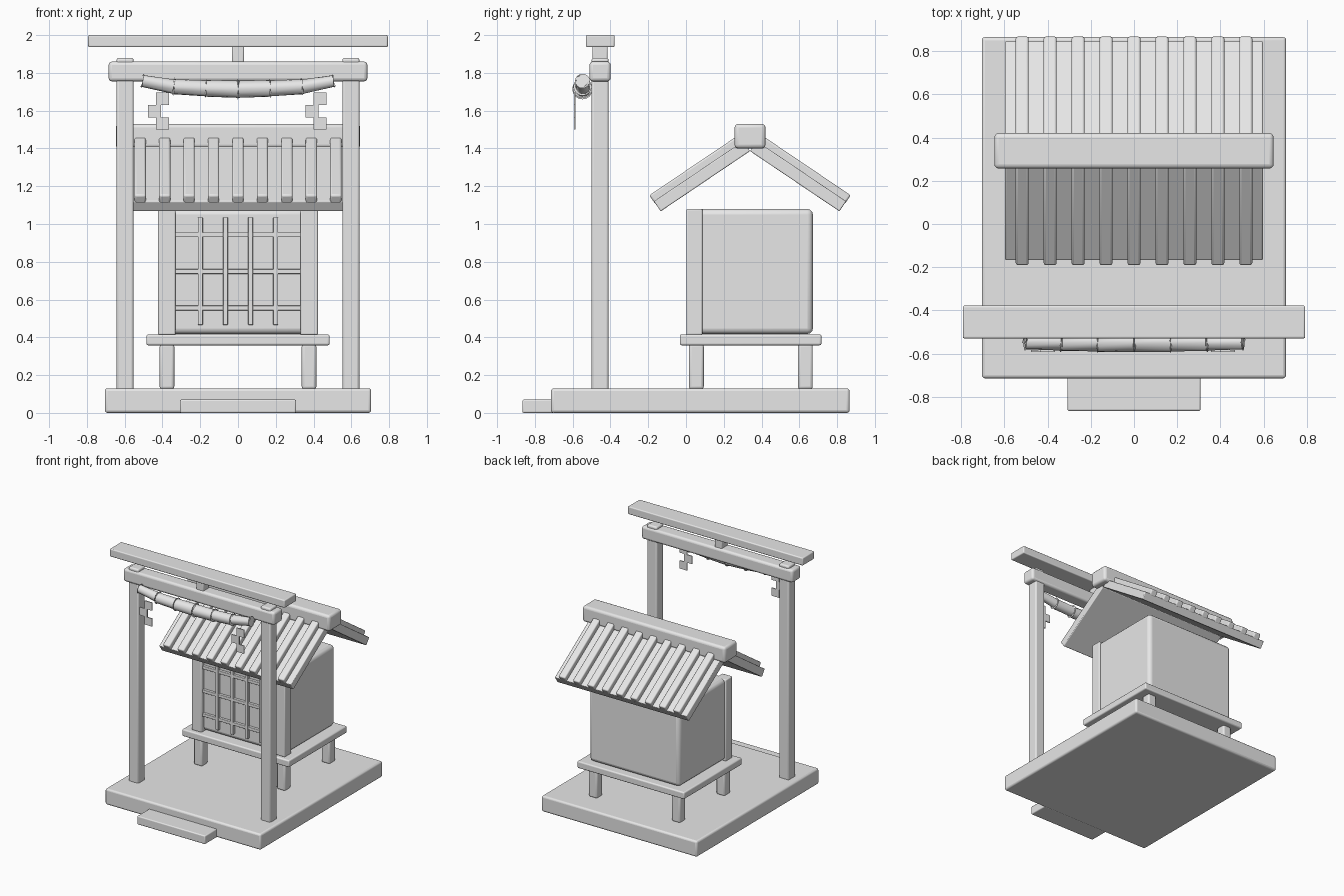
import bpy, bmesh, math
from mathutils import Vector, Matrix

if "Cube" in bpy.data.objects:
    bpy.data.objects.remove(bpy.data.objects["Cube"], do_unlink=True)

# One plain clay colour
clay = bpy.data.materials.new("light_grey")
clay.use_nodes = True
clay.diffuse_color = (0.8, 0.8, 0.8, 1)
clay.node_tree.nodes["Principled BSDF"].inputs["Base Color"].default_value = (0.8, 0.8, 0.8, 1)


def finish(bm, name, bevel=0.0):
    mesh = bpy.data.meshes.new(name)
    bm.to_mesh(mesh)
    bm.free()
    mesh.materials.append(clay)
    ob = bpy.data.objects.new(name, mesh)
    bpy.context.collection.objects.link(ob)
    if bevel:
        mod = ob.modifiers.new("Soft edges", "BEVEL")
        mod.width = bevel
        mod.segments = 3
    bpy.ops.object.select_all(action="DESELECT")
    ob.select_set(True)
    bpy.context.view_layer.objects.active = ob
    bpy.ops.object.shade_smooth_by_angle(angle=math.radians(40))
    return ob


def box(name, x, y, z, bevel=0.012, frame=None):
    """Box from (min, max) ranges, optionally placed in a tilted frame."""
    bm = bmesh.new()
    bmesh.ops.create_cube(bm, size=1)
    for v in bm.verts:
        v.co = [r[0] + (c + 0.5) * (r[1] - r[0]) for r, c in zip((x, y, z), v.co)]
    ob = finish(bm, name, bevel)
    if frame:
        ob.matrix_world = frame
    return ob


def around(centre, width):
    return (centre - width / 2, centre + width / 2)


SIDES = ((-1, "right"), (1, "left"))

# Ground slab and entrance step
box("base_slab", (-0.705, 0.705), (-0.715, 0.866), (0, 0.13), 0.015)
box("front_step", (-0.308, 0.308), (-0.866, -0.7), (0, 0.07), 0.008)

# Gate: posts pass through the lower beam, a strut carries the top beam
for s, side in SIDES:
    box(f"gate_post_{side}", around(s * 0.598, 0.09), (-0.5, -0.41), (0.12, 1.88), 0.012)
box("gate_lower_beam", (-0.685, 0.685), (-0.511, -0.399), (1.755, 1.86), 0.018)
box("gate_strut", around(0, 0.065), (-0.495, -0.415), (1.85, 1.945), 0.008)
box("gate_top_beam", (-0.793, 0.793), (-0.53, -0.378), (1.936, 2.0), 0.008)

# Sagging rope made of tapered segments
rope_path = [(0.505, 1.757, 0.029), (0.34, 1.727, 0.038), (0.17, 1.718, 0.042), (0, 1.714, 0.046)]
for s, side in SIDES:
    for i in range(3):
        (xa, za, ra), (xb, zb, rb) = rope_path[i], rope_path[i + 1]
        a, b = Vector((s * xa, -0.548, za)), Vector((s * xb, -0.548, zb))
        bm = bmesh.new()
        bmesh.ops.create_cone(bm, cap_ends=True, segments=16, radius1=ra + 0.002,
                              radius2=rb, depth=(b - a).length)
        turn = (b - a).to_track_quat("Z", "Y").to_matrix().to_4x4()
        bm.transform(Matrix.Translation((a + b) / 2) @ turn)
        rims = [e for e in bm.edges if any(len(f.verts) > 4 for f in e.link_faces)]
        bmesh.ops.bevel(bm, geom=rims, offset=0.008, segments=2, affect="EDGES", profile=0.5)
        finish(bm, f"rope_segment_{side}_{i + 1}")

# Zigzag paper streamers
for x, side in ((-0.4, "right"), (0.434, "left")):
    for i in range(3):
        top = 1.695 - i * 0.065
        cx = x - (0.043 if i == 1 else 0)
        box(f"paper_streamer_{side}_{i + 1}", around(cx, 0.069), around(-0.588, 0.008),
            (top - 0.065, top), 0)

# Raised platform on four legs
box("shrine_platform", (-0.485, 0.485), (-0.033, 0.717), (0.358, 0.415), 0.01)
for s, side in SIDES:
    for y, end in ((0.055, "front"), (0.632, "back")):
        box(f"platform_leg_{end}_{side}", around(s * 0.376, 0.077), around(y, 0.078),
            (0.125, 0.365), 0.014)

# Shrine body with front corner posts
box("shrine_body", (-0.41, 0.41), (0.035, 0.672), (0.418, 1.08), 0.03)
for s, side in SIDES:
    box(f"corner_post_{side}", around(s * 0.377, 0.092), (0.002, 0.087), (0.412, 1.08), 0.008)

# Front lattice
for i in range(4):
    box(f"lattice_upright_{i + 1}", around((i - 1.5) * 0.133, 0.026), (0.012, 0.045),
        (0.465, 1.035), 0.004)
for i in range(3):
    box(f"lattice_rail_{i + 1}", (-0.335, 0.335), (0.014, 0.045),
        around(0.555 + i * 0.194, 0.026), 0.004)

# Gable roof: each slope is a slab with raised slats, built along its own axis
PITCH = math.radians(34)
RIDGE_Y = 0.339
for turn, end in ((0, "front"), (math.pi, "back")):
    frame = (Matrix.Translation((0, RIDGE_Y, 0)) @ Matrix.Rotation(turn, 4, "Z")
             @ Matrix.Translation((0, -0.473, 1.067)) @ Matrix.Rotation(PITCH, 4, "X"))
    box(f"roof_slab_{end}", (-0.597, 0.597), (0, 0.57), (0, 0.064), 0.006, frame)
    for i in range(9):
        box(f"roof_slat_{end}_{i + 1}", around((i - 4) * 0.1295, 0.06), (-0.002, 0.565),
            (0.05, 0.104), 0.01, frame)
box("roof_ridge", (-0.647, 0.647), around(RIDGE_Y, 0.164), (1.4, 1.53), 0.02)
